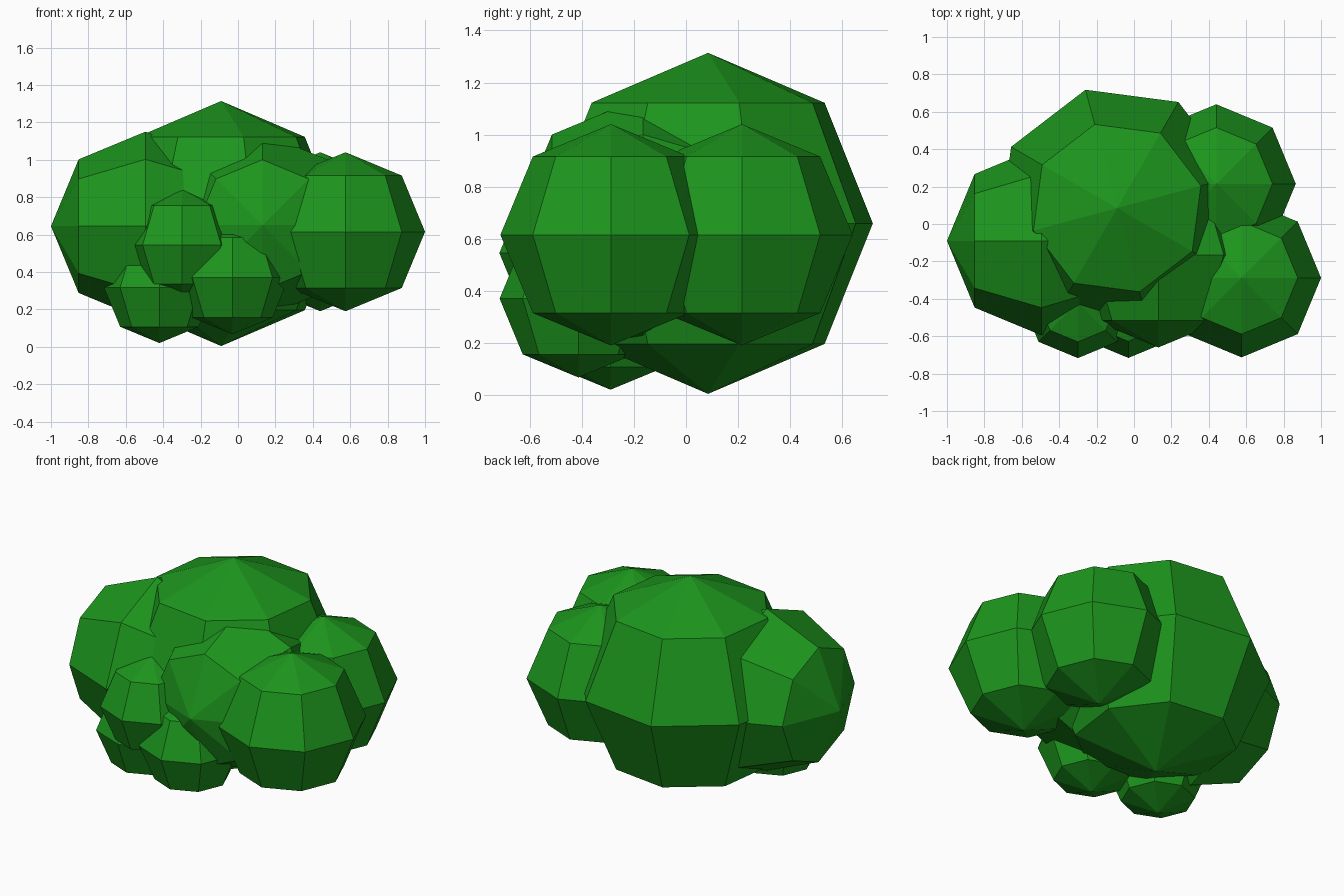
import bpy
from math import radians

if "Cube" in bpy.data.objects:
    bpy.data.objects.remove(bpy.data.objects["Cube"])

leaf = bpy.data.materials.new("leaf_green")
leaf.diffuse_color = (0.012, 0.3, 0.012, 1)
leaf.use_nodes = True
leaf.node_tree.nodes["Principled BSDF"].inputs["Base Color"].default_value = leaf.diffuse_color


def clump(name, centre, radius, rotation=(0, 0, 0)):
    """One faceted ball of foliage, eight sides by four bands."""
    bpy.ops.mesh.primitive_uv_sphere_add(
        segments=8, ring_count=4, radius=radius, location=centre,
        rotation=[radians(a) for a in rotation])
    ob = bpy.context.object
    ob.name = name
    ob.data.materials.append(leaf)


# Main mass of the bush, turned slightly
clump("main_foliage", (-0.09, 0.085, 0.659), 0.655, (0, 0, 15))

# Large side clumps with their poles lying sideways or forwards
clump("left_foliage", (-0.495, -0.09, 0.645), 0.505, (0, 90, 0))
clump("front_foliage", (0.13, -0.165, 0.65), 0.495, (90, 0, 0))

# Upright pair on the right
clump("right_front_foliage", (0.575, -0.288, 0.615), 0.425)
clump("right_back_foliage", (0.44, 0.215, 0.615), 0.425)

# Small clumps low at the front
clump("small_upper_foliage", (-0.30, -0.42, 0.545), 0.297)
clump("small_lower_foliage", (-0.03, -0.413, 0.37), 0.303)
clump("small_left_foliage", (-0.42, -0.29, 0.317), 0.297)
